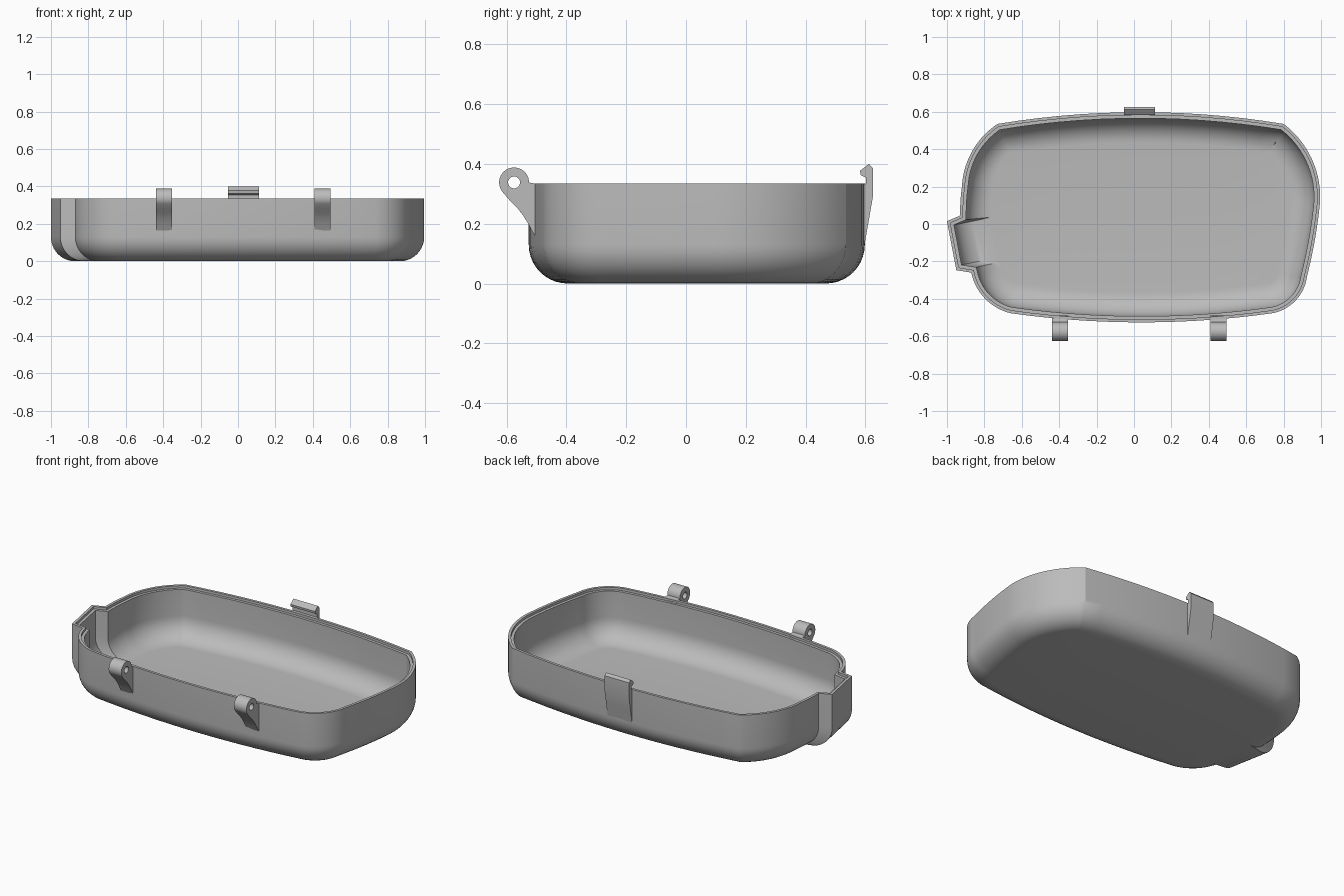
import bpy, bmesh, math
from mathutils import Vector
from mathutils.geometry import intersect_line_line

if "Cube" in bpy.data.objects:
    bpy.data.objects.remove(bpy.data.objects["Cube"])

GREY = (0.5, 0.5, 0.5, 1)
grey = bpy.data.materials.new("matte grey plastic")
grey.use_nodes = True
grey.diffuse_color = GREY
grey.node_tree.nodes["Principled BSDF"].inputs["Base Color"].default_value = GREY

HEIGHT, WALL, FILLET = 0.335, 0.033, 0.13


def finish(obj):
    obj.data.materials.clear()
    obj.data.materials.append(grey)
    bpy.ops.object.select_all(action='DESELECT')
    obj.select_set(True)
    bpy.context.view_layer.objects.active = obj
    bpy.ops.object.shade_smooth_by_angle(angle=math.radians(30))


def arc(a, m, b, n):
    """Points on the circle from a through m towards b, leaving out b."""
    a, m, b = Vector(a), Vector(m), Vector(b)
    d = 2 * (a.x * (m.y - b.y) + m.x * (b.y - a.y) + b.x * (a.y - m.y))
    c = Vector((
        (a.dot(a) * (m.y - b.y) + m.dot(m) * (b.y - a.y) + b.dot(b) * (a.y - m.y)) / d,
        (a.dot(a) * (b.x - m.x) + m.dot(m) * (a.x - b.x) + b.dot(b) * (m.x - a.x)) / d))
    start = math.atan2(a.y - c.y, a.x - c.x)
    sweep = (math.atan2(b.y - c.y, b.x - c.x) - start) % (2 * math.pi)
    r = (a - c).length
    return [c + r * Vector((math.cos(start + sweep * i / n), math.sin(start + sweep * i / n)))
            for i in range(n)]


def normals(pts, miter):
    """Outward direction at each point of a counter-clockwise outline."""
    out = []
    for i, p in enumerate(pts):
        e1 = (p - pts[i - 1]).normalized()
        e2 = (pts[(i + 1) % len(pts)] - p).normalized()
        n1, n2 = Vector((e1.y, -e1.x)), Vector((e2.y, -e2.x))
        out.append((n1 + n2) / (1 + n1.dot(n2)) if miter else (n1 + n2).normalized())
    return out


# Tray outline: corners and bowed sides, counter-clockwise from the notch
knots = [(-0.87, -0.26), (-0.805, -0.39), (-0.66, -0.477), (0.03, -0.526),
         (0.74, -0.477), (0.868, -0.405), (0.925, -0.28), (0.968, -0.08),
         (0.995, 0.12), (0.945, 0.36), (0.80, 0.535), (0.03, 0.598),
         (-0.73, 0.535), (-0.865, 0.39), (-0.92, 0.20), (-0.928, 0.12), (-0.93, 0.045)]
base = []
for i in range(0, len(knots) - 2, 2):
    base += arc(knots[i], knots[i + 1], knots[i + 2], 14)
base.append(Vector(knots[-1]))
notch = [Vector((-1.0, 0.015)), Vector((-0.95, -0.247))]
outline = base + notch
side = (base[0] - base[-1]).normalized()
inward = normals(base, False) + [Vector((side.y, -side.x))] * 2
miters = normals(outline, True)

# Section of the wall: (wall offset, fillet offset, height), outside to inside
steps = [math.pi / 2 * i / 10 for i in range(11)]
section = [(0, FILLET * (1 - math.sin(a)), FILLET * (1 - math.cos(a))) for a in steps]
section += [(0, 0, HEIGHT), (0.016, 0, HEIGHT), (0.016, 0, HEIGHT - 0.015),
            (WALL, 0, HEIGHT - 0.015)]
section += [(WALL, FILLET * (1 - math.sin(a)), 0.03 + FILLET * (1 - math.cos(a)))
            for a in reversed(steps)]

# Tray shell
bm = bmesh.new()
rings = []
for wall, inset, z in section:
    rings.append([bm.verts.new((*(p - m * wall - d * inset), z))
                  for p, m, d in zip(outline, miters, inward)])
count = len(outline)
for low, high in zip(rings, rings[1:]):
    for i in range(count):
        j = (i + 1) % count
        bm.faces.new((low[i], low[j], high[j], high[i]))
bm.faces.new(reversed(rings[0]))
bm.faces.new(rings[-1])
bmesh.ops.triangulate(bm, faces=[f for f in bm.faces if len(f.verts) > 4])
bmesh.ops.recalc_face_normals(bm, faces=bm.faces[:])
mesh = bpy.data.meshes.new("tray")
bm.to_mesh(mesh)
bm.free()
tray = bpy.data.objects.new("tray", mesh)
bpy.context.collection.objects.link(tray)
finish(tray)


def side_profile(name, loops, x, width):
    """Flat (y, z) loops extruded along x; a second loop becomes a hole."""
    curve = bpy.data.curves.new(name, 'CURVE')
    curve.dimensions = '2D'
    curve.fill_mode = 'BOTH'
    curve.extrude = width / 2
    for loop in loops:
        spline = curve.splines.new('POLY')
        spline.points.add(len(loop) - 1)
        for point, (y, z) in zip(spline.points, loop):
            point.co = (y, z, 0, 1)
        spline.use_cyclic_u = True
    obj = bpy.data.objects.new(name, curve)
    bpy.context.collection.objects.link(obj)
    obj.rotation_euler = (math.pi / 2, 0, math.pi / 2)
    obj.location.x = x
    bpy.ops.object.select_all(action='DESELECT')
    obj.select_set(True)
    bpy.context.view_layer.objects.active = obj
    bpy.ops.object.convert(target='MESH')
    obj = bpy.context.object
    bm = bmesh.new()
    bm.from_mesh(obj.data)
    bmesh.ops.remove_doubles(bm, verts=bm.verts[:], dist=0.0001)
    bmesh.ops.recalc_face_normals(bm, faces=bm.faces[:])
    bm.to_mesh(obj.data)
    bm.free()
    finish(obj)


def circle(r, first, last, n):
    angles = [math.radians(first + (last - first) * i / n) for i in range(n + 1)]
    return [(-0.575 + r * math.cos(a), 0.338 + r * math.sin(a)) for a in angles]


# Hinge eyes with curved brackets on the front wall
bracket = circle(0.05, 0, 218, 24) + [
    (-0.592, 0.281), (-0.567, 0.256), (-0.545, 0.228), (-0.526, 0.197),
    (-0.508, 0.163), (-0.49, 0.163), (-0.49, 0.32), (-0.505, 0.334)]
hole = circle(0.02, 0, 345, 23)
for name, x in (("right_hinge", -0.395), ("left_hinge", 0.452)):
    side_profile(name, [bracket, hole], x, 0.085)

# Snap latch on the back wall
latch = [(0.58, 0.13), (0.597, 0.13), (0.612, 0.215), (0.625, 0.29), (0.625, 0.385),
         (0.612, 0.40), (0.582, 0.377), (0.584, 0.363), (0.602, 0.354),
         (0.602, 0.334), (0.586, 0.33)]
side_profile("latch", [latch], 0.03, 0.165)
